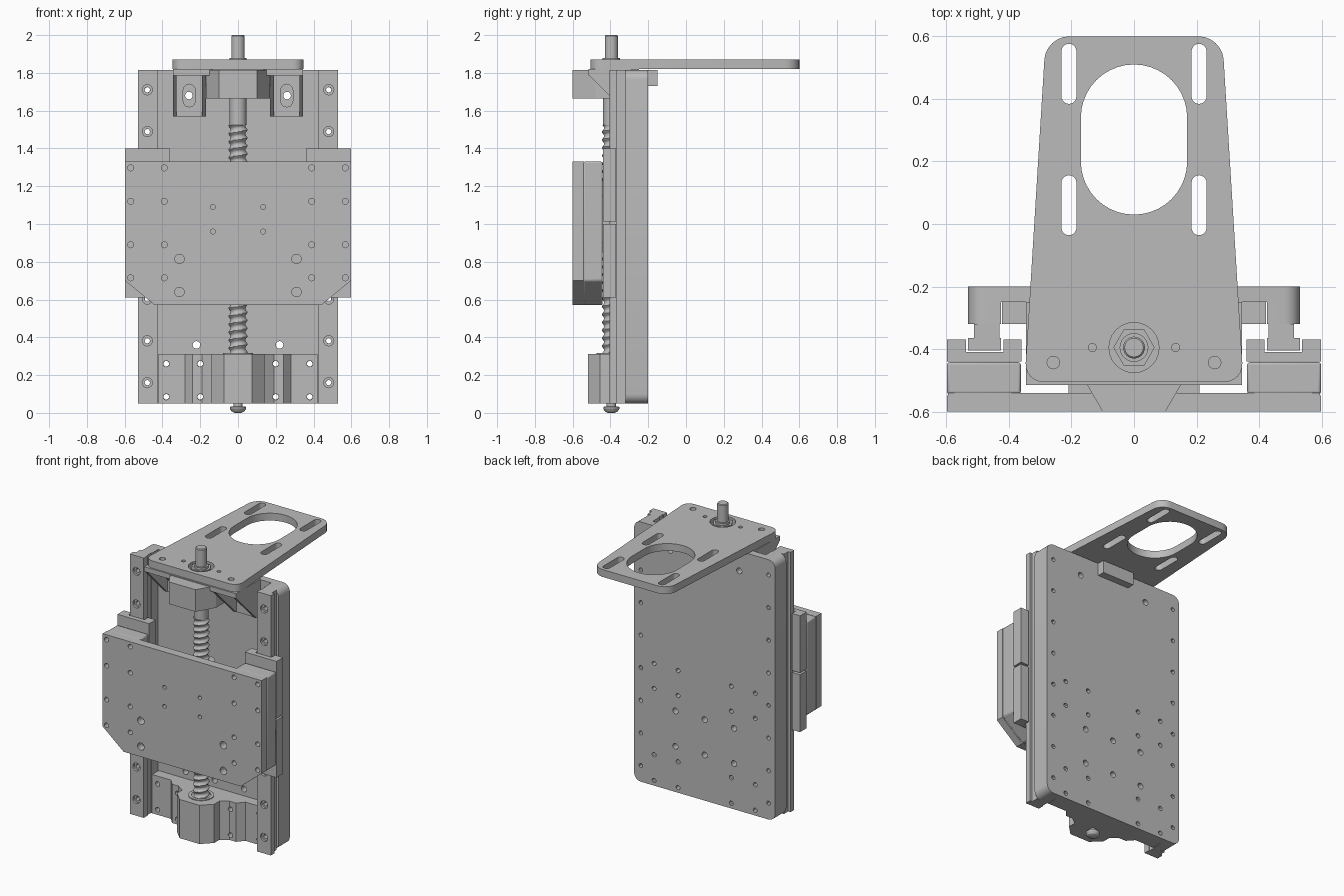
import bpy, bmesh, math
from mathutils import Vector

if "Cube" in bpy.data.objects:
    bpy.data.objects.remove(bpy.data.objects["Cube"], do_unlink=True)

metal = bpy.data.materials.new("grey metal")
metal.use_nodes = True
GREY = (0.5, 0.5, 0.5, 1)
metal.diffuse_color = GREY
metal.node_tree.nodes["Principled BSDF"].inputs["Base Color"].default_value = GREY
parts = []
SCREW_Y = -0.395


def finish(name, bm):
    bmesh.ops.recalc_face_normals(bm, faces=bm.faces[:])
    mesh = bpy.data.meshes.new(name)
    bm.to_mesh(mesh)
    bm.free()
    mesh.materials.append(metal)
    ob = bpy.data.objects.new(name, mesh)
    bpy.context.collection.objects.link(ob)
    parts.append(ob)
    return ob


def circle(x, y, r, n=16):
    return [(x + r * math.cos(2 * math.pi * i / n), y + r * math.sin(2 * math.pi * i / n))
            for i in range(n)]


def slot(x, y, r, half, n=10):
    # vertical slot: two half circles with straight sides
    top = [(x + r * math.cos(math.pi * i / n), y + half - r + r * math.sin(math.pi * i / n))
           for i in range(n + 1)]
    return top + [(2 * x - a, 2 * y - b) for a, b in top]


def rect(u0, u1, v0, v1):
    return [(u0, v0), (u1, v0), (u1, v1), (u0, v1)]


def rounded(pts, radii, n=6):
    # replaces each corner by an arc-like curve
    out = []
    for i, (p, r) in enumerate(zip(pts, radii)):
        p = Vector(p)
        if r == 0:
            out.append(tuple(p))
            continue
        a = p + (Vector(pts[i - 1]) - p).normalized() * r
        b = p + (Vector(pts[(i + 1) % len(pts)]) - p).normalized() * r
        c = a + b - p
        for k in range(n + 1):
            t = k / n * math.pi / 2
            out.append(tuple(c + (b - c) * math.sin(t) + (a - c) * math.cos(t)))
    return out


def prism(name, axis, outline, w0, w1, holes=(), bevel=0):
    place = {"x": lambda u, v: (w0, u, v), "y": lambda u, v: (u, w0, v),
             "z": lambda u, v: (u, v, w0)}[axis]
    step = {"x": (w1 - w0, 0, 0), "y": (0, w1 - w0, 0), "z": (0, 0, w1 - w0)}[axis]
    bm = bmesh.new()
    loops = [[bm.verts.new(place(*p)) for p in loop] for loop in [outline, *holes]]
    if holes:
        edges = [bm.edges.new((l[i - 1], l[i])) for l in loops for i in range(len(l))]
        bmesh.ops.triangle_fill(bm, use_beauty=True, edges=edges)
    else:
        bm.faces.new(loops[0])
    new = bmesh.ops.extrude_face_region(bm, geom=bm.faces[:], use_keep_orig=True)["geom"]
    bmesh.ops.translate(bm, vec=step, verts=[g for g in new if isinstance(g, bmesh.types.BMVert)])
    ob = finish(name, bm)
    if bevel:
        mod = ob.modifiers.new("edge rounding", "BEVEL")
        mod.width, mod.segments = bevel, 2
    return ob


def grid_tube(name, rings, y=SCREW_Y):
    # closed tube about the screw axis from rings of (radius list, height)
    bm = bmesh.new()
    rows = []
    for radii, z in rings:
        rows.append([bm.verts.new((a * r, y + b * r, z))
                     for r, (a, b) in zip(radii, circle(0, 0, 1, len(radii)))])
    for lo, hi in zip(rows, rows[1:]):
        for i in range(len(lo)):
            bm.faces.new((lo[i - 1], lo[i], hi[i], hi[i - 1]))
    bm.faces.new(rows[0])
    bm.faces.new(rows[-1])
    return finish(name, bm)


def lathe(name, profile, n=24):
    return grid_tube(name, [([r] * n, z) for r, z in profile])


# Back plate with its hole pattern
rail_z = [0.16 + 0.2215 * i for i in range(8)]
base_holes = [circle(s * 0.48, z, 0.014, 12) for s in (-1, 1) for z in rail_z]
base_holes += [circle(s * x, z, 0.015, 12) for s in (-1, 1) for x in (0.2, 0.38)
               for z in (0.085, 0.26, 0.71, 0.88)]
base_holes += [circle(x, z, 0.02) for x in (-0.22, 0, 0.22) for z in (0.36, 0.6)]
base_holes += [circle(x, 1.68, 0.02) for x in (-0.26, 0.26)]
prism("back_plate", "y", rounded(rect(-0.53, 0.53, 0.05, 1.815), [0.05] * 4),
      -0.25, -0.2, base_holes)
prism("back_stop", "y", rect(-0.12, 0.12, 1.73, 1.815), -0.2, -0.15)

# Paired parts on both sides
for s, side in ((1, "left"), (-1, "right")):
    def flip(pts):
        return [(s * u, v) for u, v in pts]

    def bolts(r):
        return [circle(s * 0.48, z, r) for z in rail_z]

    wall = rounded(rect(0.425, 0.53, 0.05, 1.815), [0, 0.05, 0.05, 0])
    prism(side + "_side_wall", "y", flip(wall), -0.32, -0.25, bolts(0.014))
    prism(side + "_rail_neck", "y", flip(rect(0.43, 0.512, 0.05, 1.815)), -0.365, -0.32, bolts(0.014))
    head = flip(rect(0.425, 0.53, 0.05, 1.815))
    prism(side + "_rail_head", "y", head, -0.39, -0.365, bolts(0.014))
    prism(side + "_rail_face", "y", head, -0.405, -0.39, bolts(0.027))

    # Carriages wrap around the rail head
    wrap = [(0.36, -0.44), (0.598, -0.44), (0.598, -0.37), (0.537, -0.37),
            (0.537, -0.409), (0.418, -0.409), (0.418, -0.37), (0.36, -0.37)]
    prism(side + "_lower_carriage", "z", flip(wrap), 0.61, 1.0)
    prism(side + "_upper_carriage", "z", flip(wrap), 1.013, 1.4)
    spacer = [(0.362, 0.57), (0.44, 0.57), (0.598, 0.7), (0.598, 1.33), (0.362, 1.33)]
    prism(side + "_spacer", "y", flip(spacer), -0.544, -0.442, bevel=0.008)

    # Gusseted bracket below the motor plate
    prism(side + "_bracket_flange", "y", flip(rect(0.17, 0.345, 1.57, 1.79)), -0.29, -0.25,
          [slot(s * 0.258, 1.68, 0.032, 0.06)])
    gusset = [(-0.515, 1.79), (-0.25, 1.79), (-0.25, 1.57), (-0.295, 1.57)]
    for x in (0.17, 0.325):
        prism(side + "_bracket_gusset", "x", gusset, s * x, s * (x + 0.02))

# Front tool plate with clipped lower corners
plate = [(-0.44, 0.57), (0.44, 0.57), (0.598, 0.7), (0.598, 1.33), (-0.598, 1.33), (-0.598, 0.7)]
holes = [circle(s * x, z, 0.016) for s in (-1, 1) for x in (0.39, 0.568)
         for z in (0.715, 0.89, 1.12, 1.297)]
holes += [circle(s * 0.133, z, 0.013) for s in (-1, 1) for z in (0.96, 1.09)]
holes += [circle(s * 0.31, z, 0.025) for s in (-1, 1) for z in (0.64, 0.815)]
prism("tool_plate", "y", plate, -0.6, -0.548, holes)
prism("tool_plate_backing", "y", [(u * 0.995, v) for u, v in plate], -0.548, -0.54)
prism("nut_block", "z", rect(-0.21, 0.21, -0.54, -0.3), 0.9, 1.15, [circle(0, SCREW_Y, 0.045)])
lathe("drive_nut", [(0.085, 0.85), (0.085, 1.23)])

# Lower bearing block with stepped octagonal front
half = [(0.075, -0.52), (0.14, -0.455), (0.14, -0.4), (0.19, -0.365), (0.24, -0.365),
        (0.28, -0.32), (0.422, -0.32), (0.422, -0.25)]
block = prism("lower_bearing_block", "z", half + [(-u, v) for u, v in half[::-1]], 0.05, 0.313)
cutters = [prism("block_drill", "y", circle(s * x, z, 0.016), -0.6, -0.22)
           for s in (-1, 1) for x in (0.2, 0.38) for z in (0.085, 0.26)]
for cut in cutters:
    parts.remove(cut)
    cut.hide_render = True
    cut.hide_set(True)
    mod = block.modifiers.new("drill", "BOOLEAN")
    mod.object, mod.operation, mod.solver = cut, "DIFFERENCE", "EXACT"
lathe("lower_bearing_ring", [(0.08, 0.3), (0.08, 0.318), (0.06, 0.318), (0.06, 0.314)])

# Upper bearing block and motor plate
prism("upper_bearing_block", "z", [(-0.17, -0.25), (-0.17, -0.48), (-0.1, -0.6), (0.1, -0.6),
                                   (0.17, -0.48), (0.17, -0.25)], 1.665, 1.815)
prism("bracket_top", "z", rect(-0.345, 0.345, -0.515, -0.25), 1.787, 1.82)
outline = rounded([(-0.35, -0.505), (0.35, -0.505), (0.282, 0.6), (-0.282, 0.6)],
                  [0.06, 0.06, 0.075, 0.075])
holes = [slot(0, 0.27, 0.17, 0.24, 20), circle(0, SCREW_Y, 0.08, 24)]
for s in (-1, 1):
    holes += [slot(s * 0.208, y, 0.024, 0.096) for y in (0.06, 0.48)]
    holes += [circle(s * 0.258, -0.443, 0.02), circle(s * 0.133, SCREW_Y, 0.013)]
prism("motor_plate", "z", outline, 1.82, 1.87, holes)

# Lead screw, lock nut and end cap
pitch, seg, per = 0.042, 24, 10
rings = []
for k in range(int(1.25 / pitch * per)):
    radii = []
    for i in range(seg):
        phase = (k / per - i / seg) % 1
        radii.append(0.04 + 0.011 * min(1, max(0, 3 * abs(phase - 0.5) - 0.4)))
    rings.append((radii, 0.28 + k * pitch / per))
grid_tube("lead_screw_thread", rings)
lathe("screw_collar", [(0.045, 1.525), (0.045, 1.68)])
lathe("screw_shaft", [(0.035, 1.66), (0.035, 1.995), (0.03, 2.0)])
prism("lock_nut", "z", circle(0, SCREW_Y, 0.066, 6), 1.81, 1.865)
lathe("nut_collar", [(0.046, 1.86), (0.046, 1.88)])
lathe("end_cap", [(0.018, 0), (0.034, 0.008), (0.043, 0.022), (0.043, 0.032), (0.025, 0.034), (0.025, 0.06)])

# Smooth the round surfaces, keep the machined edges sharp
bpy.ops.object.select_all(action="DESELECT")
for ob in parts:
    ob.select_set(True)
bpy.context.view_layer.objects.active = parts[0]
bpy.ops.object.shade_smooth_by_angle()
